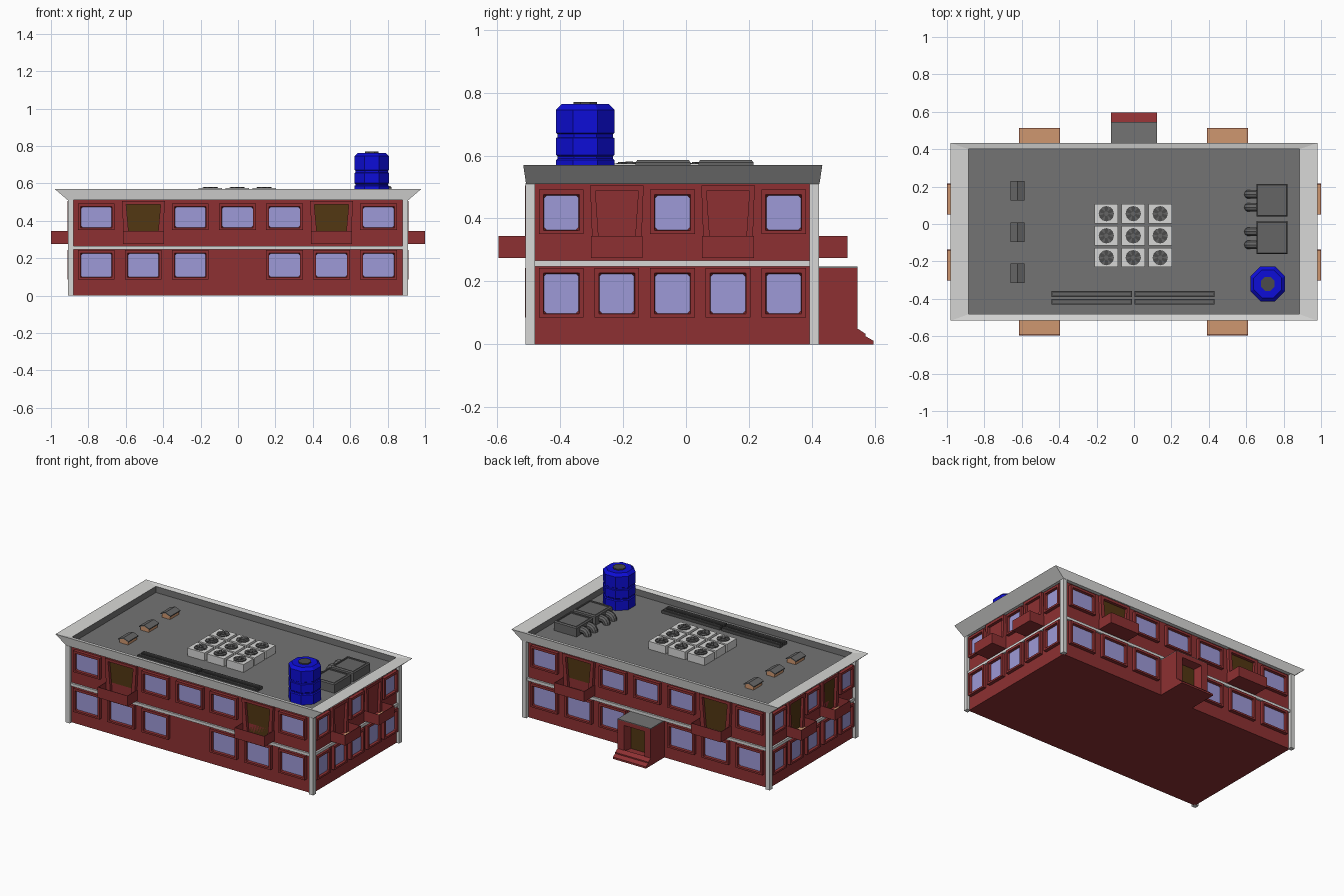
import bpy, bmesh, math

if "Cube" in bpy.data.objects:
    bpy.data.objects.remove(bpy.data.objects["Cube"])


def mat(name, r, g, b):
    m = bpy.data.materials.new(name)
    m.diffuse_color = (r, g, b, 1)
    m.use_nodes = True
    m.node_tree.nodes["Principled BSDF"].inputs["Base Color"].default_value = m.diffuse_color
    return m


RED = mat("brick red", 0.27, 0.03, 0.032)
WHITE = mat("light grey trim", 0.68, 0.68, 0.67)
ROOF = mat("roof grey", 0.175, 0.175, 0.175)
GLASS = mat("window lilac", 0.34, 0.32, 0.68)
BROWN = mat("door brown", 0.085, 0.038, 0.006)
TAN = mat("tan", 0.62, 0.31, 0.16)
BLUE = mat("tank blue", 0.004, 0.004, 0.68)
DARK = mat("dark metal", 0.07, 0.07, 0.07)
METAL = mat("grey metal", 0.13, 0.13, 0.13)


def loft(name, rings, mats, bands=None, caps=(0, 0)):
    """Closed solid through equal-length rings; bands/caps are material indices."""
    bm = bmesh.new()
    vs = [[bm.verts.new(p) for p in r] for r in rings]
    n = len(rings[0])
    for i in range(len(rings) - 1):
        for k in range(n):
            j = (k + 1) % n
            f = bm.faces.new((vs[i][k], vs[i][j], vs[i + 1][j], vs[i + 1][k]))
            f.material_index = bands[i] if bands else 0
    bm.faces.new(vs[0][::-1]).material_index = caps[0]
    bm.faces.new(vs[-1]).material_index = caps[1]
    bmesh.ops.recalc_face_normals(bm, faces=bm.faces)
    me = bpy.data.meshes.new(name)
    bm.to_mesh(me)
    bm.free()
    for m in mats:
        me.materials.append(m)
    ob = bpy.data.objects.new(name, me)
    bpy.context.collection.objects.link(ob)
    return ob


def rect(x0, x1, y0, y1, z):
    return [(x0, y0, z), (x1, y0, z), (x1, y1, z), (x0, y1, z)]


def box(name, x0, x1, y0, y1, z0, z1, m):
    return loft(name, [rect(x0, x1, y0, y1, z0), rect(x0, x1, y0, y1, z1)], [m])


def circle(x, y, z, r, n, turn=0.0):
    return [(x + r * math.cos(turn + math.tau * k / n),
             y + r * math.sin(turn + math.tau * k / n), z) for k in range(n)]


# Wall frames: u runs along the wall, d points outwards
SIDES = {
    "front": lambda u, d, z: (u, -0.49 - d, z),
    "back": lambda u, d, z: (u, 0.40 + d, z),
    "right": lambda u, d, z: (0.89 + d, u, z),
    "left": lambda u, d, z: (-0.89 - d, u, z),
}


def panel(f, u, hb, ht, z0, z1, d, c):
    """Upright chamfered panel outline, half width hb below and ht above."""
    pts = [(-hb + c, z0), (hb - c, z0), (hb, z0 + c), (ht, z1 - c),
           (ht - c, z1), (-ht + c, z1), (-ht, z1 - c), (-hb, z0 + c)]
    return [f(u + a, d, z) for a, z in pts]


def window(side, u, hw, z0, z1):
    f, t = SIDES[side], 0.0005
    g = hw - 0.014
    loft(side + "_window", [
        panel(f, u, hw, hw, z0, z1, -0.01, t),
        panel(f, u, hw, hw, z0, z1, 0.022, t),
        panel(f, u, g, g, z0 + 0.012, z1 - 0.016, 0.022, t),
        panel(f, u, g - 0.002, g - 0.002, z0 + 0.014, z1 - 0.019, 0.006, 0.008)],
        [RED, GLASS], None, (0, 1))


def door(side, u, hw, colour):
    f, t = SIDES[side], 0.0005
    loft(side + "_balcony_door", [
        panel(f, u, hw * 0.9, hw, 0.28, 0.505, -0.01, t),
        panel(f, u, hw * 0.9, hw, 0.28, 0.505, 0.022, t),
        panel(f, u, hw * 0.64, hw * 0.8, 0.285, 0.487, 0.022, t),
        panel(f, u, hw * 0.64, hw * 0.8, 0.285, 0.487, 0.003, t)],
        [RED, colour], None, (0, 1))


def balcony(side, u, hw, depth):
    f, w = SIDES[side], 0.003

    def ring(i, z):
        return [f(u - hw + i, i, z), f(u + hw - i, i, z),
                f(u + hw - i, depth - i, z), f(u - hw + i, depth - i, z)]
    loft(side + "_balcony", [ring(0, 0.275), ring(0, 0.345), ring(w, 0.345), ring(w, 0.285)],
         [RED, TAN], None, (0, 1))


# Main body, floor band and corner pillars
box("walls", -0.89, 0.89, -0.49, 0.40, 0, 0.512, RED)
box("floor_band", -0.902, 0.902, -0.502, 0.412, 0.247, 0.266, WHITE)
for x0, x1 in ((-0.91, -0.88), (0.88, 0.91)):
    for y0, y1 in ((-0.51, -0.48), (0.392, 0.422)):
        box("corner_pillar", x0, x1, y0, y1, 0, 0.512, WHITE)

# Flared parapet with sunken roof deck
loft("parapet_roof", [
    rect(-0.91, 0.91, -0.508, 0.424, 0.51), rect(-0.98, 0.98, -0.517, 0.433, 0.57),
    rect(-0.884, 0.884, -0.482, 0.40, 0.563), rect(-0.884, 0.884, -0.482, 0.40, 0.522)],
    [WHITE, ROOF], [0, 0, 1], (0, 1))

# Openings on the long walls
for side, depth in (("front", 0.105), ("back", 0.113)):
    for k in range(-3, 4):
        u = k * 0.2515 - 0.003
        if k != 0:
            window(side, u, 0.098, 0.085, 0.243)
        if abs(k) == 2:
            door(side, u, 0.115, BROWN)
            balcony(side, u, 0.11, depth)
        else:
            window(side, u, 0.098, 0.35, 0.492)

# Openings on the short walls
for side in ("right", "left"):
    for k in range(-2, 3):
        u = -0.043 + k * 0.1765
        window(side, u, 0.071, 0.085, 0.243)
        if abs(k) == 1:
            door(side, u, 0.085, RED if side == "right" else BROWN)
            balcony(side, u, 0.082, 0.11)
        else:
            window(side, u, 0.071, 0.35, 0.492)

# Rear entrance porch with recessed door, roof plate and steps
f = SIDES["back"]
loft("entrance_porch", [
    panel(f, 0, 0.122, 0.122, 0, 0.243, 0, 0.0005),
    panel(f, 0, 0.122, 0.122, 0, 0.243, 0.145, 0.0005),
    panel(f, 0, 0.075, 0.075, 0.045, 0.215, 0.145, 0.0005),
    panel(f, 0, 0.06, 0.06, 0.045, 0.205, 0.09, 0.0005)], [RED, BROWN], None, (0, 1))
box("entrance_roof", -0.122, 0.122, 0.40, 0.545, 0.242, 0.247, ROOF)
steps = [(0.54, 0), (0.595, 0), (0.595, 0.012), (0.57, 0.026), (0.57, 0.034), (0.545, 0.05), (0.54, 0.05)]
loft("entrance_steps", [[(x, y, z) for y, z in steps] for x in (-0.122, 0.122)], [RED])

# Water tank with grooves and a grey cap
profile = [(0.52, 0.097), (0.585, 0.097), (0.59, 0.091), (0.597, 0.091), (0.602, 0.097),
           (0.655, 0.097), (0.658, 0.091), (0.668, 0.091), (0.672, 0.097), (0.745, 0.097), (0.763, 0.078)]
loft("water_tank", [circle(0.715, -0.32, z, r * 1.04, 8, math.pi / 8) for z, r in profile], [BLUE])
loft("tank_cap", [circle(0.715, -0.32, z, 0.04, 8, math.pi / 8) for z in (0.76, 0.77)], [DARK])

# Grid of fan units
for x in (-0.148, -0.004, 0.14):
    for y in (0.055, -0.063, -0.18):
        box("fan_housing", x - 0.063, x + 0.063, y - 0.051, y + 0.051, 0.52, 0.574, WHITE)
        loft("fan_grille", [circle(x, y, z, 0.041, 12) for z in (0.573, 0.577)], [DARK])
        for k in range(6):
            a = k * math.tau / 6
            blade = [(x + r * math.cos(a + t), y + r * math.sin(a + t))
                     for r, t in ((0.01, 0), (0.038, -0.2), (0.038, 0.25))]
            loft("fan_blade", [[(p, q, z) for p, q in blade] for z in (0.576, 0.579)], [METAL])
        loft("fan_hub", [circle(x, y, z, 0.012, 8) for z in (0.576, 0.581)], [METAL])

# Air handlers with curved ducts
for yc in (0.127, -0.073):
    a, b, c, d = 0.655, 0.822, yc - 0.088, yc + 0.088
    i = 0.014
    loft("air_handler", [
        rect(a, b, c, d, 0.52), rect(a, b, c, d, 0.578), rect(a + 0.006, b - 0.006, c + 0.006, d - 0.006, 0.585),
        rect(a + i, b - i, c + i, d - i, 0.585), rect(a + i, b - i, c + i, d - i, 0.578)], [METAL])
    for dy in (-0.038, 0.032):
        path = [(0.66, 0.55, 0)] + [(0.64 - 0.027 * math.sin(t), 0.523 + 0.027 * math.cos(t), t)
                                    for t in (0, 0.4, 0.8, 1.2, math.pi / 2)]
        rings = [[(x + 0.024 * math.cos(q) * -math.sin(t), yc + dy + 0.024 * math.sin(q),
                   z + 0.024 * math.cos(q) * math.cos(t))
                  for q in (math.tau * k / 10 for k in range(10))] for x, z, t in path]
        loft("air_duct", rings, [METAL])

# Long roof rails
for x0, x1 in ((-0.44, -0.01), (0.002, 0.43)):
    for y in (-0.374, -0.416):
        box("roof_rail", x0, x1, y - 0.015, y + 0.015, 0.52, 0.542, DARK)
        box("roof_rail_top", x0 + 0.008, x1 - 0.008, y - 0.006, y + 0.006, 0.541, 0.546, METAL)

# Small gabled roof vents: tan bodies, grey tops
for y in (0.178, -0.045, -0.264):
    body = [(-0.653, 0.52), (-0.592, 0.52), (-0.592, 0.545), (-0.622, 0.557), (-0.653, 0.545)]
    lid = [(-0.66, 0.543), (-0.622, 0.557), (-0.585, 0.543), (-0.585, 0.549), (-0.622, 0.564), (-0.66, 0.549)]
    loft("vent_body", [[(x, y + s, z) for x, z in body] for s in (-0.046, 0.046)], [TAN])
    loft("vent_lid", [[(x, y + s, z) for x, z in lid] for s in (-0.052, 0.052)], [METAL])
